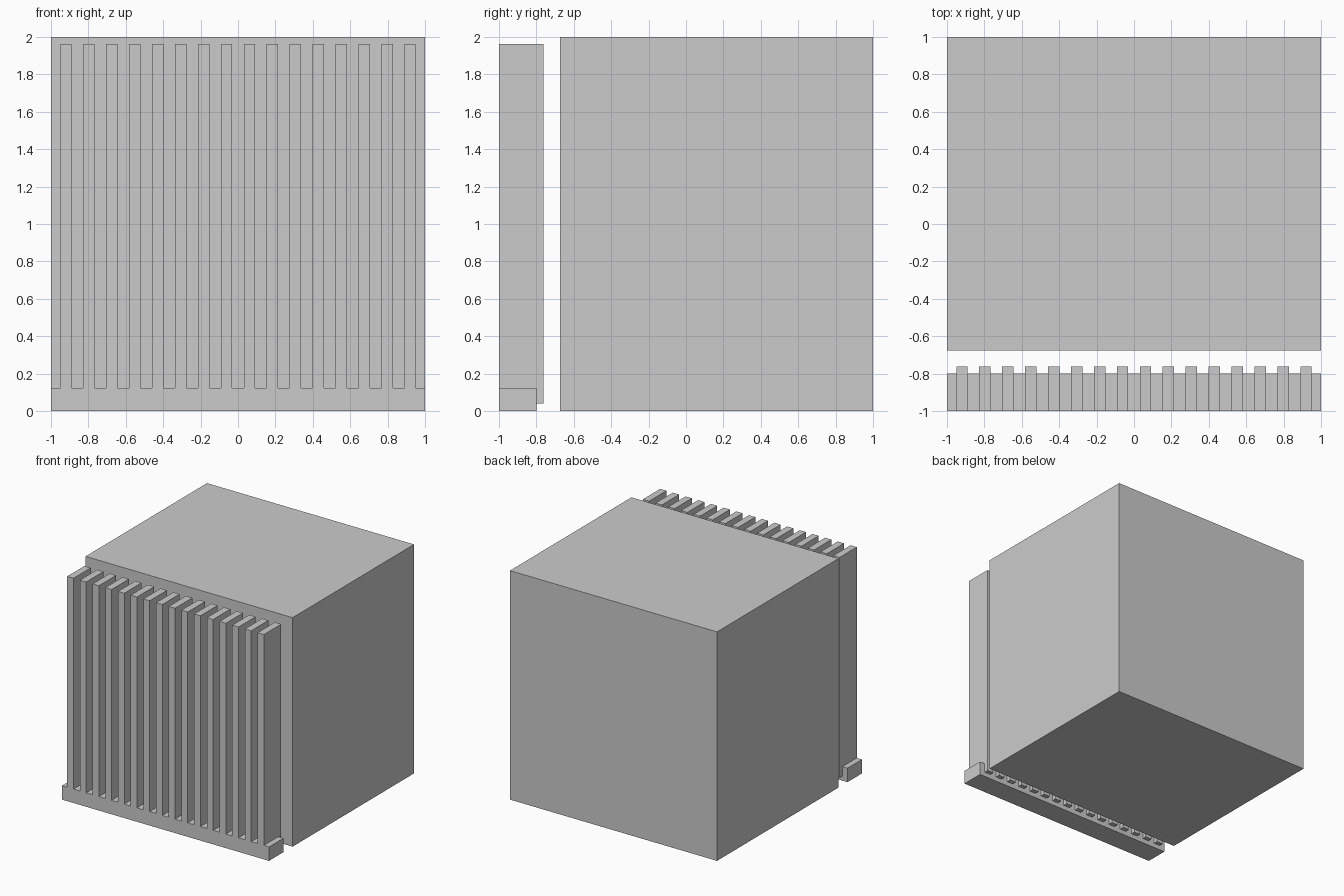
import bpy

if "Cube" in bpy.data.objects:
    bpy.data.objects.remove(bpy.data.objects["Cube"])


def box(name, x, y, z):
    """Axis-aligned box given as (min, max) on each axis."""
    bounds = (x, y, z)
    bpy.ops.mesh.primitive_cube_add(size=1, location=[(a + b) / 2 for a, b in bounds])
    ob = bpy.context.object
    ob.name = name
    ob.scale = [b - a for a, b in bounds]
    bpy.ops.object.transform_apply(location=False, rotation=False, scale=True)
    return ob


# Main block
box("body", (-1, 1), (-0.675, 1), (0, 2))

# Low rail carrying the slats
box("bottom_rail", (-1, 1), (-1, -0.8), (0, 0.122))

# Row of 16 upright slats, flush with the rail front
COUNT, WIDTH, FIRST = 16, 0.061, -0.95
pitch = (-2 * FIRST - WIDTH) / (COUNT - 1)
slats = box("front_slats", (FIRST, FIRST + WIDTH), (-1, -0.762), (0.04, 1.963))
array = slats.modifiers.new("repeat", 'ARRAY')
array.count = COUNT
array.use_relative_offset = False
array.use_constant_offset = True
array.constant_offset_displace = (pitch, 0, 0)
